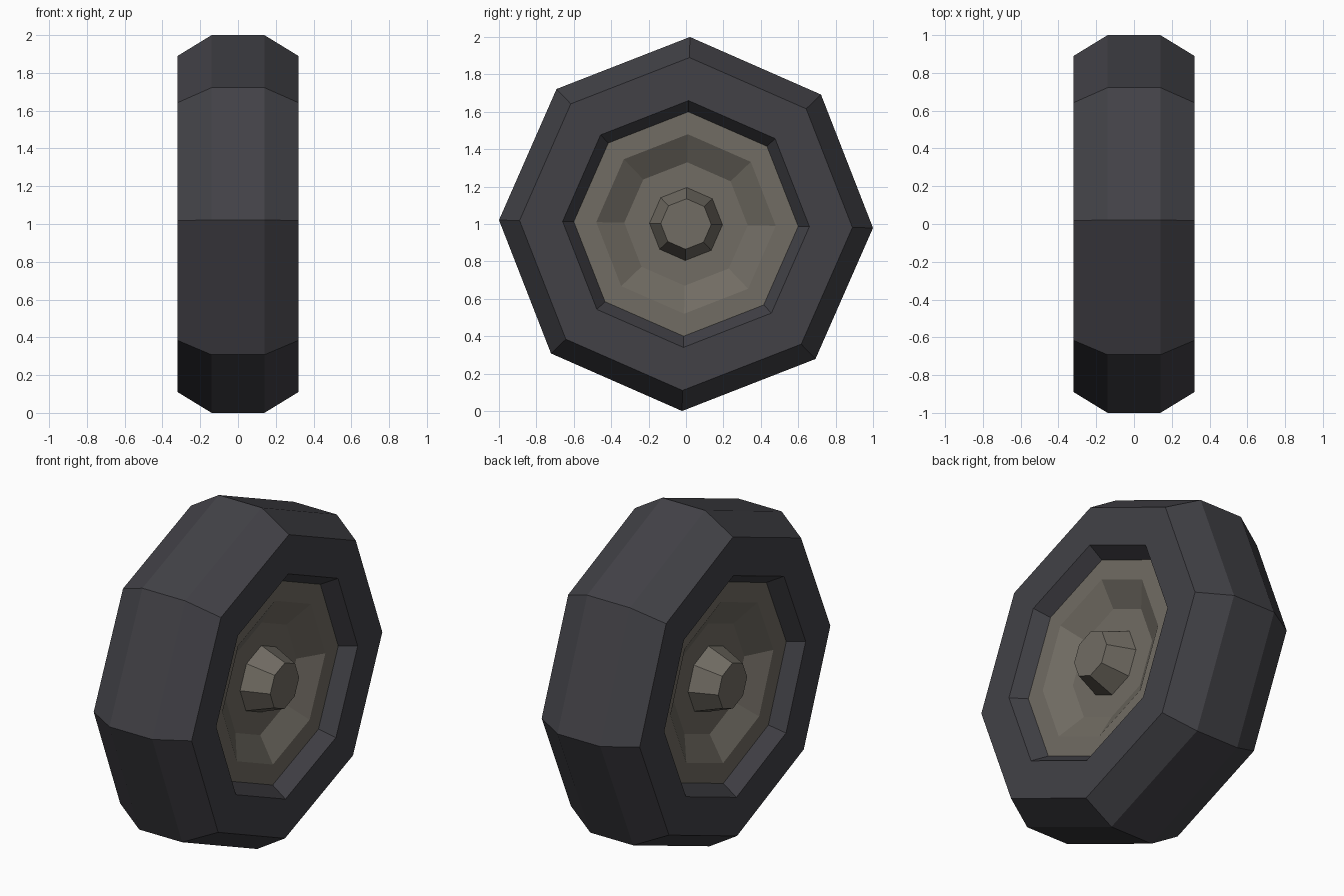
import bpy, bmesh, math

if "Cube" in bpy.data.objects:
    bpy.data.objects.remove(bpy.data.objects["Cube"])

SIDES = 8
TURN = math.radians(88.8)   # slight roll of the wheel


def material(name, rgb):
    m = bpy.data.materials.new(name)
    m.diffuse_color = (*rgb, 1)
    m.use_nodes = True
    m.node_tree.nodes["Principled BSDF"].inputs["Base Color"].default_value = m.diffuse_color
    return m


def lathe(name, profile, mat, caps=False):
    """Revolve (x, radius) points about the axle at z = 1."""
    bm = bmesh.new()
    rings = []
    for x, r in profile:
        ring = []
        for i in range(SIDES):
            a = TURN + i * 2 * math.pi / SIDES
            ring.append(bm.verts.new((x, r * math.cos(a), 1 + r * math.sin(a))))
        rings.append(ring)
    for a, b in zip(rings, rings[1:]):
        for i in range(SIDES):
            j = (i + 1) % SIDES
            bm.faces.new((a[i], b[i], b[j], a[j]))
    if caps:
        bm.faces.new(rings[0])
        bm.faces.new(rings[-1][::-1])
    me = bpy.data.meshes.new(name)
    # profiles run from -x to +x, so orient the first tread / wall face outward
    bm.normal_update()
    bmesh.ops.reverse_faces(bm, faces=bm.faces[:])
    bm.to_mesh(me)
    bm.free()
    me.materials.append(mat)
    ob = bpy.data.objects.new(name, me)
    bpy.context.collection.objects.link(ob)
    return ob


def mirrored(half):
    return [(-x, r) for x, r in half] + [(x, r) for x, r in reversed(half)]


rubber = material("dark rubber", (0.054, 0.053, 0.062))
metal = material("warm grey metal", (0.165, 0.150, 0.125))

# tyre: inner lip, flat sidewall, bevelled shoulder, tread
lathe("tyre", mirrored([(0.235, 0.60), (0.32, 0.66), (0.32, 0.89), (0.14, 1.0)]), rubber)

# rim on each side: hub cap, hub cone, recessed disc, sloped dish, outer flange
half = [(0.305, 0.135), (0.15, 0.195), (0.15, 0.33), (0.235, 0.48), (0.235, 0.60)]
rim = lathe("rim", mirrored(half), metal, caps=True)
# remove the hidden band under the tyre
bm = bmesh.new()
bm.from_mesh(rim.data)
hidden = [f for f in bm.faces if abs(f.calc_center_median().x) < 0.01]
bmesh.ops.delete(bm, geom=hidden, context='FACES_ONLY')
bm.to_mesh(rim.data)
bm.free()
